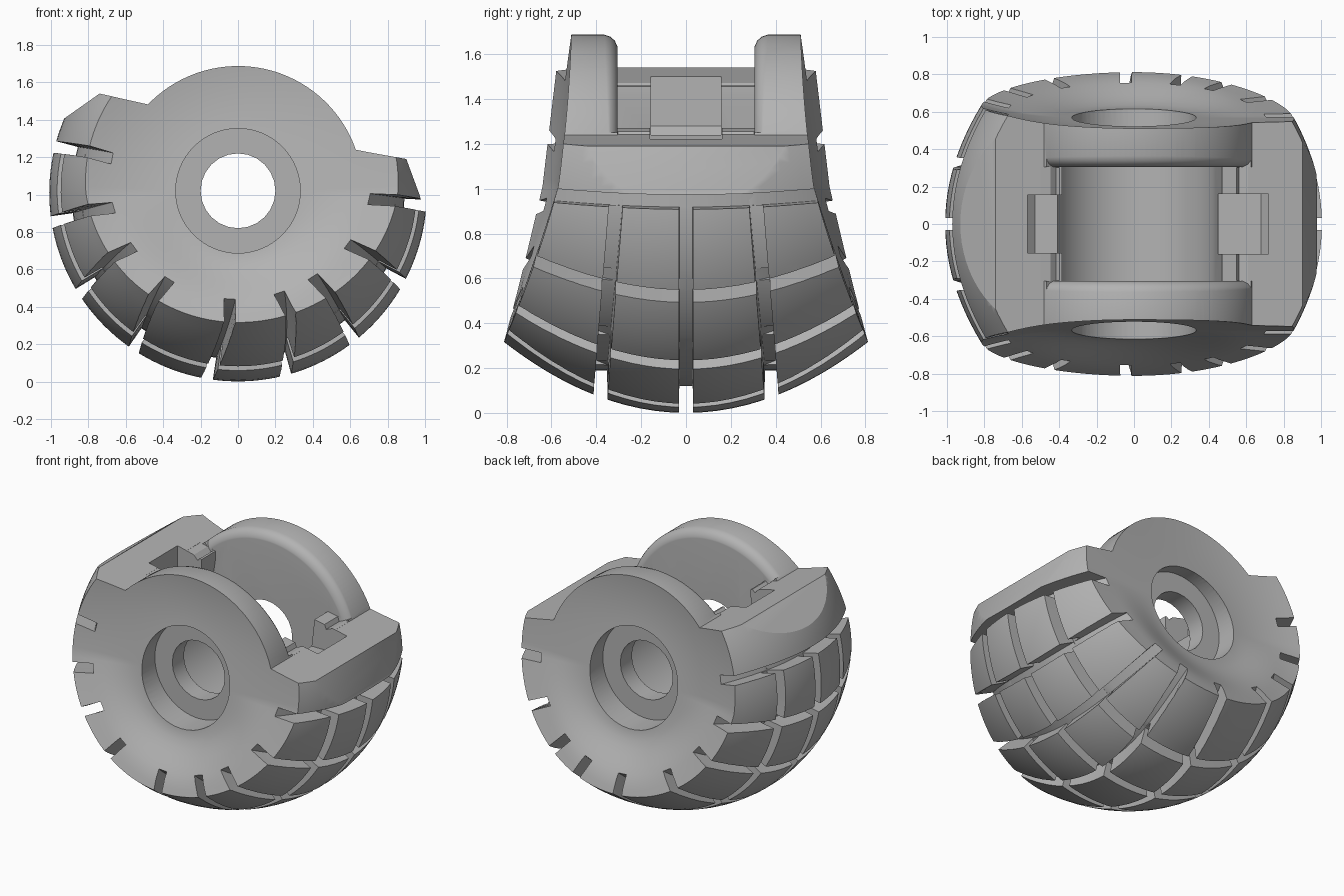
import bpy, bmesh, math
from math import sin, cos, pi, radians

if "Cube" in bpy.data.objects:
    bpy.data.objects.remove(bpy.data.objects["Cube"])

CZ = 1.01                                  # centre height of the tread
AZ = 1.02                                  # height of the axle
grey = bpy.data.materials.new("plain grey")
grey.diffuse_color = (0.45, 0.45, 0.45, 1)
grey.use_nodes = True
grey.node_tree.nodes["Principled BSDF"].inputs["Base Color"].default_value = grey.diffuse_color


def tread_r(y):                            # crowned tread radius
    return 1.01 - 0.48 * y * y


def side_y(rho, t):                        # leaning, dished side, fullest low down
    d = max(0, rho - 0.33)
    s = min(1, d / 0.32)
    dish = d * d * (0.3 - 0.3 * max(0, cos(t)) ** 2)
    bulge = 0.105 * s * s * (3 - 2 * s) * max(0, -sin(t))
    return 0.57 - 0.14 * rho * sin(t) + dish + bulge


def edge(t):                               # shoulder radius and half width
    lo, hi = 0.4, 1.01
    for _ in range(30):
        mid = (lo + hi) / 2
        if tread_r(side_y(mid, t)) > mid:
            lo = mid
        else:
            hi = mid
    return lo, side_y(lo, t)


def pos(y, r, t):
    return (r * cos(t), y, CZ + r * sin(t))


def make(name, verts, faces):
    bm = bmesh.new()
    vs = [bm.verts.new(v) for v in verts]
    for f in faces:
        bm.faces.new([vs[i] for i in f])
    bmesh.ops.recalc_face_normals(bm, faces=bm.faces)
    me = bpy.data.meshes.new(name)
    bm.to_mesh(me)
    bm.free()
    ob = bpy.data.objects.new(name, me)
    bpy.context.collection.objects.link(ob)
    return ob


def skin(name, rings):                     # closed solid through equal rings
    n = len(rings[0])
    verts = [v for r in rings for v in r]
    faces = [list(range(n)), list(range(len(verts) - n, len(verts)))]
    for a in range(len(rings) - 1):
        for i in range(n):
            j = (i + 1) % n
            faces.append((a * n + i, a * n + j, (a + 1) * n + j, (a + 1) * n + i))
    return make(name, verts, faces)


def prism(name, pts, y0, y1):              # xz outline extruded along y
    return skin(name, [[(x, y, z) for x, z in pts] for y in (y0, y1)])


def arc_pts(r, a0, a1, n):                 # arc about the axle, angles in degrees
    ts = [radians(a0 + (a1 - a0) * i / n) for i in range(n + 1)]
    return [(r * cos(t), AZ + r * sin(t)) for t in ts]


def drum(name, r, y0, y1, n):
    return prism(name, arc_pts(r, 0, 360, n)[:-1], y0, y1)


def sweep(name, section, a0, a1, n):       # (y, r) section turned about the axle
    rings = []
    for i in range(n + 1):
        t = radians(a0 + (a1 - a0) * i / n)
        rings.append([pos(y, r, t) for y, r in section(t)])
    return skin(name, rings)


# Main body: two dished sides joined by a crowned tread
N, S, M = 160, 16, 24
cols = []
for i in range(N):
    t = 2 * pi * i / N
    e, w = edge(t)
    side = [(e * k / S, side_y(e * k / S, t)) for k in range(1, S + 1)]
    col = [pos(-y, r, t) for r, y in side]
    for k in range(1, M):
        y = w * (2 * k / M - 1)
        col.append(pos(y, tread_r(y), t))
    col += [pos(y, r, t) for r, y in reversed(side)]
    cols.append(col)
L = len(cols[0])
verts = [v for c in cols for v in c] + [(0, -0.57, CZ), (0, 0.57, CZ)]
faces = []
for i in range(N):
    a, b = i * L, ((i + 1) % N) * L
    faces += [(a + k, b + k, b + k + 1, a + k + 1) for k in range(L - 1)]
    faces += [(N * L, a, b), (N * L + 1, a + L - 1, b + L - 1)]
body = make("tyre_housing", verts, faces)
body.data.materials.append(grey)

cutters = []

# Top outline: sloped end ledges and the round cheek plates
top = [(1.2, 0.95), (0.985, 0.95), (0.97, 1.0), (0.9, 1.19), (0.72, 1.222)]
top += arc_pts(0.667, 19.2, 136.2, 48)
top += [(-0.6, 1.508), (-0.74, 1.54), (-0.91, 1.42), (-1.1, 1.286), (-1.1, 2.3), (1.2, 2.3)]
cutters.append(prism("top_cut", top, -1, 1))

# Round-bottomed wheel well, open slot between the cheeks, and end pockets
well = arc_pts(0.44, 175, 350, 60) + [(0.475, 1.3), (0.475, 1.8), (-0.385, 1.8), (-0.385, 1.4)]
cutters.append(prism("well_cut", well, -0.305, 0.305))
cutters.append(prism("slot_cut", [(-0.5, 1.485), (-0.38, 1.455), (0, 1.2), (0.47, 1.27),
                                  (0.65, 1.236), (0.65, 2), (-0.5, 2)], -0.305, 0.305))
cutters.append(prism("left_pocket_cut", [(-0.57, 1.28), (-0.53, 1.24), (-0.3, 1.24),
                                         (-0.3, 1.8), (-0.57, 1.8)], -0.155, 0.155))
cutters.append(prism("right_pocket_cut", [(0.4, 1.08), (0.68, 1.08), (0.72, 1.12),
                                          (0.72, 1.6), (0.4, 1.6)], -0.16, 0.16))

# Rounded inner rims of the cheeks
half = [(0.303, 0.6), (0.306, 0.625), (0.318, 0.651), (0.338, 0.668), (0.37, 0.679), (0.37, 0.75)]
rim = half + [(-y, r) for y, r in reversed(half)]
cutters.append(sweep("rim_round_cut", lambda t: rim, 21, 134, 48))

# Axle hole with a wide counterbore on each side
cutters.append(drum("axle_cut", 0.2, -1, 1, 24))
for s in (-1, 1):
    cutters.append(drum("counterbore_cut", 0.333, s * 0.43, s * 1.0, 64))

# Cross grooves between tread rows: (angle, twist towards the sides)
ys = [-0.95 + 1.9 * i / 24 for i in range(25)]
for a, twist in ((14.5, 8), (38, 4), (61, 5), (86, 2), (-9.5, 5), (-33.5, -5),
                 (-57.5, -6), (-81, -3), (-104, -2)):
    rings = []
    for y in ys:
        t = radians(a - 90 + twist * (y / 0.75) ** 2)
        r0 = tread_r(y) - 0.12 - 0.08 * y * y
        rings.append([(r * cos(t) - h * sin(t), y, CZ + r * sin(t) + h * cos(t))
                      for r, h in ((r0, -0.03), (r0, 0.03), (1.15, 0.034), (1.15, -0.034))])
    cutters.append(skin("cross_groove_cut", rings))

# Grooves running around the tread, following its changing width
for f in (-1, 0, 1):
    def groove(t, f=f):
        c = f * (0.13 + 0.31 * edge(t)[1])
        r = tread_r(c) - 0.12
        return [(c - 0.03, r), (c + 0.03, r), (c + 0.033, 1.2), (c - 0.033, 1.2)]
    cutters.append(sweep("ring_groove_cut", groove, -194, -4, 80))

# Carve everything out of the body
bpy.context.view_layer.objects.active = body
body.select_set(True)
for c in cutters:
    c.hide_render = True
    mod = body.modifiers.new("carve", 'BOOLEAN')
    mod.operation = 'DIFFERENCE'
    mod.solver = 'MANIFOLD'
    mod.object = c
    bpy.ops.object.modifier_apply(modifier=mod.name)
    bpy.data.objects.remove(c)
bpy.ops.object.shade_smooth_by_angle(angle=radians(30))
